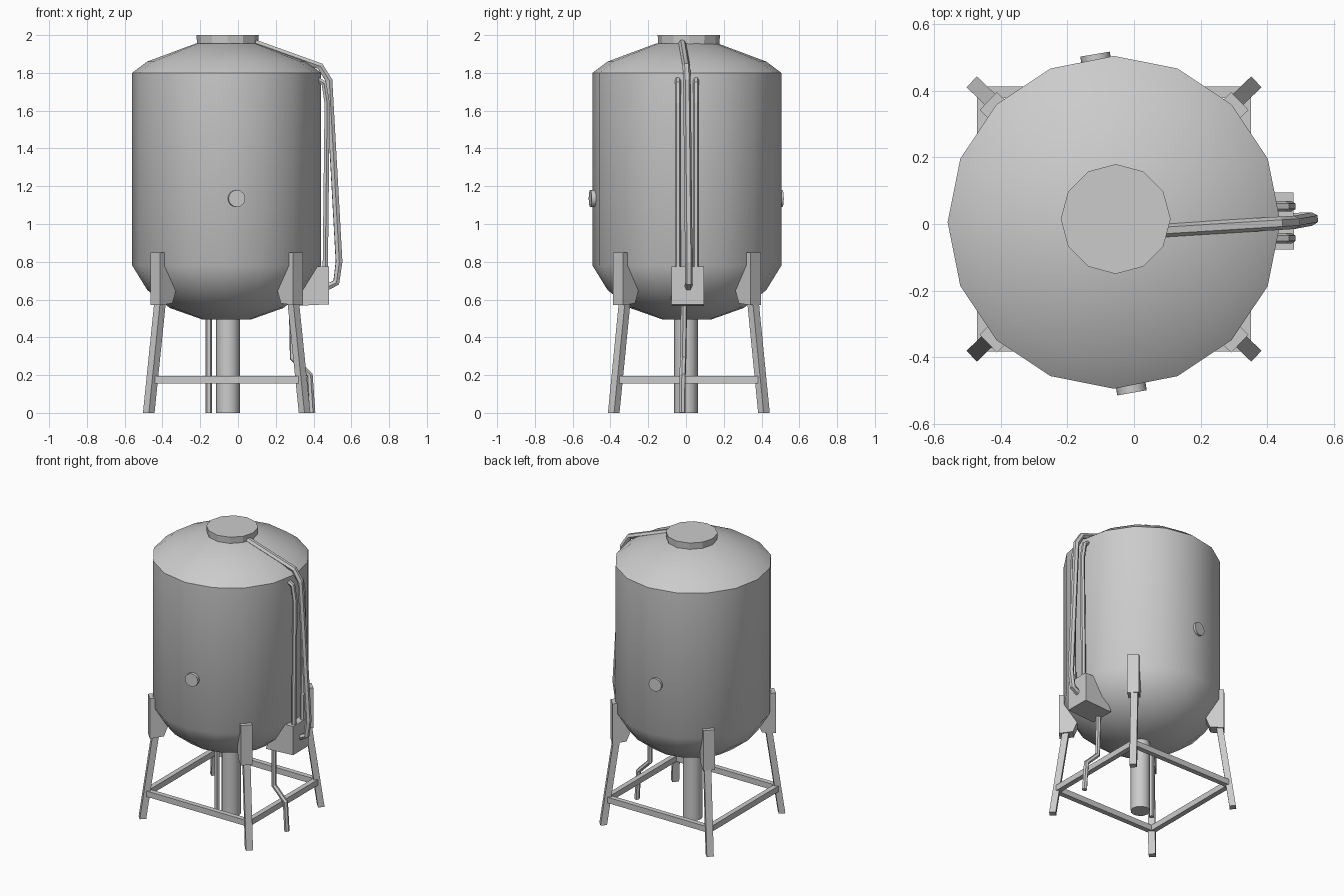
import bpy, bmesh, math
from mathutils import Vector, Matrix

if bpy.data.objects.get("Cube"):
    bpy.data.objects.remove(bpy.data.objects["Cube"])

steel = bpy.data.materials.new("grey steel")
steel.use_nodes = True
GREY = (0.6, 0.6, 0.6, 1)
steel.diffuse_color = GREY
steel.node_tree.nodes["Principled BSDF"].inputs["Base Color"].default_value = GREY

AXIS = Vector((-0.06, 0.005, 0))  # tank centre line


def finish(name, bm, smooth=0):
    bmesh.ops.recalc_face_normals(bm, faces=bm.faces)
    mesh = bpy.data.meshes.new(name)
    bm.to_mesh(mesh)
    bm.free()
    mesh.materials.append(steel)
    obj = bpy.data.objects.new(name, mesh)
    bpy.context.collection.objects.link(obj)
    if smooth:
        bpy.ops.object.select_all(action='DESELECT')
        obj.select_set(True)
        bpy.context.view_layer.objects.active = obj
        bpy.ops.object.shade_smooth_by_angle(angle=math.radians(smooth))
    return obj


def lathe(name, profile, sides, centre, smooth):
    """Stack rings of (radius, height) and close both ends."""
    bm = bmesh.new()
    rings = []
    for r, z in profile:
        rings.append([bm.verts.new(centre + Vector((r * math.cos(a), r * math.sin(a), z)))
                      for a in (math.tau * i / sides for i in range(sides))])
    for low, high in zip(rings, rings[1:]):
        for i in range(sides):
            j = (i + 1) % sides
            bm.faces.new((low[i], low[j], high[j], high[i]))
    bm.faces.new(rings[0])
    bm.faces.new(rings[-1])
    return finish(name, bm, smooth)


def beam(name, start, end, width, depth, side):
    """Rectangular bar with horizontal end cuts along `side` and its normal."""
    bm = bmesh.new()
    run = end - start
    across = Vector((0, 0, 1)) if abs(run.z) < 0.01 else Vector((-side.y, side.x, 0))
    ends = []
    for p in (start, end):
        ends.append([bm.verts.new(p + side * depth * s / 2 + across * width * t / 2)
                     for s, t in ((-1, -1), (1, -1), (1, 1), (-1, 1))])
    for i in range(4):
        j = (i + 1) % 4
        bm.faces.new((ends[0][i], ends[0][j], ends[1][j], ends[1][i]))
    for ring in ends:
        bm.faces.new(ring)
    return finish(name, bm)


def slab(name, profile, out, width):
    """Extrude an (outward distance, height) outline sideways, centred on the tank axis."""
    bm = bmesh.new()
    side = Vector((-out.y, out.x, 0)) * width
    face = bm.faces.new([bm.verts.new(AXIS + out * r + Vector((0, 0, z)) - side / 2)
                         for r, z in profile])
    moved = bmesh.ops.extrude_face_region(bm, geom=[face])["geom"]
    bmesh.ops.translate(bm, vec=side, verts=[v for v in moved if isinstance(v, bmesh.types.BMVert)])
    return finish(name, bm)


def pipe(name, points, radius):
    curve = bpy.data.curves.new(name, 'CURVE')
    curve.dimensions = '3D'
    curve.bevel_depth = radius
    curve.bevel_resolution = 1
    curve.use_fill_caps = True
    spline = curve.splines.new('POLY')
    spline.points.add(len(points) - 1)
    for point, co in zip(spline.points, points):
        point.co = (*co, 1)
    spline.use_smooth = False
    curve.materials.append(steel)
    obj = bpy.data.objects.new(name, curve)
    bpy.context.collection.objects.link(obj)
    return obj


def disc(name, centre, angle):
    bm = bmesh.new()
    turn = Matrix.Rotation(math.radians(angle), 4, 'Z') @ Matrix.Rotation(math.pi / 2, 4, 'Y')
    bmesh.ops.create_cone(bm, cap_ends=True, segments=16, radius1=0.045, radius2=0.045,
                          depth=0.025, matrix=Matrix.Translation(centre) @ turn)
    return finish(name, bm, 30)


# Tank body and lid
lathe("tank", [(0.13, 0.495), (0.3, 0.555), (0.42, 0.65), (0.5, 0.78),
               (0.5, 1.8), (0.42, 1.86), (0.165, 1.955)], 16, AXIS, 40)
lathe("lid", [(0.16, 1.93), (0.165, 2.0)], 12, AXIS + Vector((0.005, 0.01, 0)), 0)

# Inspection discs
disc("front_inspection_disc", (-0.008, -0.495, 1.135), -80)
disc("back_inspection_disc", (-0.115, 0.498, 1.135), 99.5)

# Legs with brackets hugging the tank
bracket = [(0.525, 0.85), (0.48, 0.85), (0.46, 0.78), (0.4, 0.67), (0.435, 0.58), (0.525, 0.57)]
corners = []
for name, sx, sy in (("front_left", 1, -1), ("back_left", 1, 1),
                     ("back_right", -1, 1), ("front_right", -1, -1)):
    out = Vector((sx * 0.415, sy * 0.4, 0)).normalized()
    base = AXIS + Vector((0, 0.01, 0))
    foot = base + out * 0.573
    top = base + out * 0.485 + Vector((0, 0, 0.62))
    slab(name + "_leg_bracket", bracket, out, 0.075)
    beam(name + "_leg", foot, top, 0.045, 0.042, out)
    corners.append(foot.lerp(top, 0.175 / 0.62))

# Square brace frame between the legs
for i, start in enumerate(corners):
    end = corners[(i + 1) % 4]
    run = (end - start).normalized()
    beam(f"leg_brace_{i + 1}", start, end, 0.04, 0.035, Vector((-run.y, run.x, 0)))

# Outlets under the tank
lathe("main_outlet", [(0.0625, 0), (0.0625, 0.52)], 12, Vector((-0.053, 0, 0)), 40)
pipe("thin_outlet", [(-0.155, -0.01, 0), (-0.155, -0.01, 0.53)], 0.017)

# Control box and its pipes
slab("control_box", [(0.33, 0.565), (0.54, 0.575), (0.54, 0.775), (0.4, 0.775)],
     Vector((1, 0.008, 0)).normalized(), 0.172)
pipe("drain_pipe", [(0.285, -0.01, 0.6), (0.29, -0.015, 0.29),
                    (0.38, -0.018, 0.2), (0.393, -0.02, 0)], 0.017)
for name, y in (("front_gauge_pipe", -0.043), ("back_gauge_pipe", 0.053)):
    pipe(name, [(0.42, y, 1.765), (0.455, y, 1.745), (0.472, y, 1.64), (0.462, y, 0.76)], 0.016)
pipe("vent_pipe", [(0.08, -0.02, 1.962), (0.435, 0.002, 1.835), (0.482, 0.005, 1.76),
                   (0.535, 0.015, 0.8), (0.52, 0.015, 0.69), (0.46, 0.012, 0.66)], 0.02)
